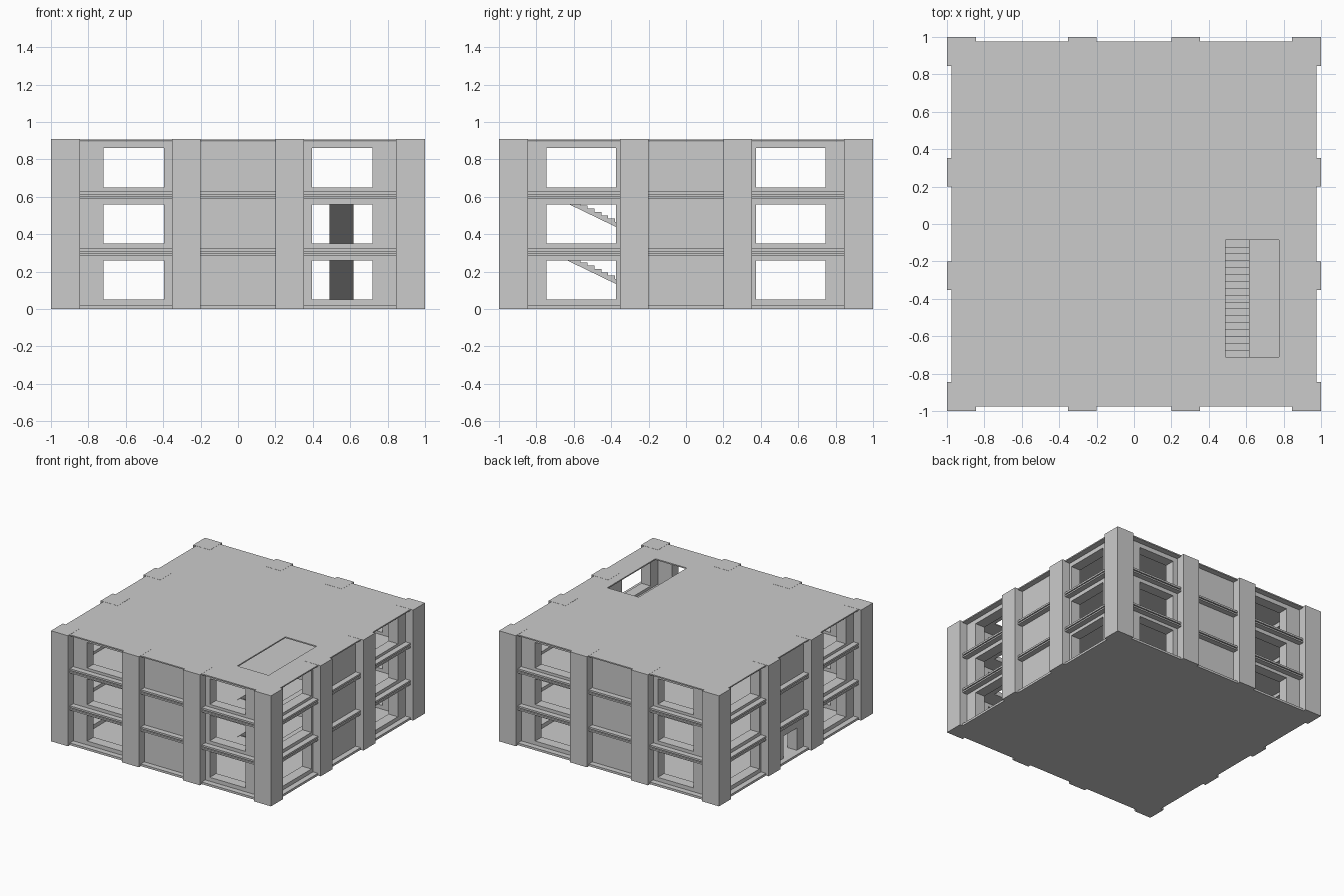
import bpy, bmesh
from mathutils import Vector

if "Cube" in bpy.data.objects:
    bpy.data.objects.remove(bpy.data.objects["Cube"])

H = 0.303            # storey height
TOP = 0.908          # column height
WALL, THICK = 0.93, 0.085
SLAB = 0.975


def finish(name, bm):
    bmesh.ops.recalc_face_normals(bm, faces=bm.faces[:])
    me = bpy.data.meshes.new(name)
    bm.to_mesh(me)
    bm.free()
    ob = bpy.data.objects.new(name, me)
    bpy.context.collection.objects.link(ob)
    return ob


def extrude(bm, vec):
    geo = bmesh.ops.extrude_face_region(bm, geom=bm.faces[:])['geom']
    bmesh.ops.translate(bm, vec=vec, verts=[g for g in geo if isinstance(g, bmesh.types.BMVert)])


def plate(name, outer, holes, place, vec):
    """Solid plate with rectangular holes; rectangles are (u0, v0, u1, v1)."""
    rects = [outer] + holes
    us = sorted({r[i] for r in rects for i in (0, 2)})
    vs = sorted({r[i] for r in rects for i in (1, 3)})
    bm = bmesh.new()
    g = [[bm.verts.new(place(u, v)) for v in vs] for u in us]
    for i in range(len(us) - 1):
        for j in range(len(vs) - 1):
            cu, cv = (us[i] + us[i + 1]) / 2, (vs[j] + vs[j + 1]) / 2
            if not any(a < cu < c and b < cv < d for a, b, c, d in holes):
                bm.faces.new((g[i][j], g[i + 1][j], g[i + 1][j + 1], g[i][j + 1]))
    bmesh.ops.delete(bm, geom=[v for v in bm.verts if not v.link_faces], context='VERTS')
    extrude(bm, Vector(vec))
    return finish(name, bm)


def box(name, lo, hi):
    return plate(name, (lo[0], lo[1], hi[0], hi[1]), [],
                 lambda u, v: (u, v, lo[2]), (0, 0, hi[2] - lo[2]))


# Columns around the perimeter
spots = (-0.923, -0.277, 0.277, 0.923)
for x in spots:
    for y in spots:
        if abs(x) > 0.9 or abs(y) > 0.9:
            box("column", (x - 0.077, y - 0.077, 0), (x + 0.077, y + 0.077, TOP))


# Walls with windows on three storeys, plus a door on the left
def windows(a, b):
    return [(min(s * a, s * b), 0.05 + k * 0.3, max(s * a, s * b), 0.26 + k * 0.3)
            for s in (-1, 1) for k in range(3)]


for s, name in ((-1, "front_wall"), (1, "back_wall")):
    plate(name, (-WALL, 0.008, WALL, 0.896), windows(0.395, 0.72),
          lambda u, v, s=s: (u, s * WALL, v), (0, -s * THICK, 0))
inner = WALL - THICK
for s, name in ((-1, "left_wall"), (1, "right_wall")):
    holes = windows(0.375, 0.747)
    if s < 0:
        holes.append((-0.11, 0.018, 0.06, 0.2))
    plate(name, (-inner, 0.008, inner, 0.896), holes,
          lambda u, v, s=s: (s * WALL, u, v), (-s * THICK, 0, 0))

# Floor and ceiling slabs, with the stairwell cut through all upper ones
well = [(0.49, -0.71, 0.775, -0.085)]
area = (-SLAB, -SLAB, SLAB, SLAB)
for k in range(3):
    for name, z0, z1 in (("floor_slab", k * H + (0.003 if k else 0), k * H + 0.018),
                         ("ceiling_slab", (k + 1) * H - 0.016, (k + 1) * H - (0.003 if k < 2 else 0.006))):
        z0, z1 = z0 + 0.002 * k, z1 + 0.002 * k
        ground = name == "floor_slab" and k == 0
        plate(name, area, [] if ground else well,
              lambda u, v, z=z0: (u, v, z), (0, 0, z1 - z0))
# Filler between paired slabs, set back to leave a thin shadow groove
for k in (1, 2):
    z = k * H + 0.002 * (k - 1) - 0.003
    plate("slab_joint", (-0.95, -0.95, 0.95, 0.95), well,
          lambda u, v, z=z: (u, v, z), (0, 0, 0.008))

# Straight stair flights climbing towards the front
N, Y0, Y1 = 17, -0.085, -0.71
for k in range(2):
    z, t, r = k * (H + 0.002) + 0.018, (Y1 - Y0) / N, H / N
    prof = [(Y0, z)]
    for i in range(N):
        prof += [(Y0 + i * t, z + (i + 1) * r), (Y0 + (i + 1) * t, z + (i + 1) * r)]
    prof += [(Y1, z + H - 0.025), (Y0 - 0.05, z)]
    bm = bmesh.new()
    bm.faces.new([bm.verts.new((0.49, y, h)) for y, h in prof])
    extrude(bm, Vector((0.128, 0, 0)))
    finish("stair_flight", bm)
